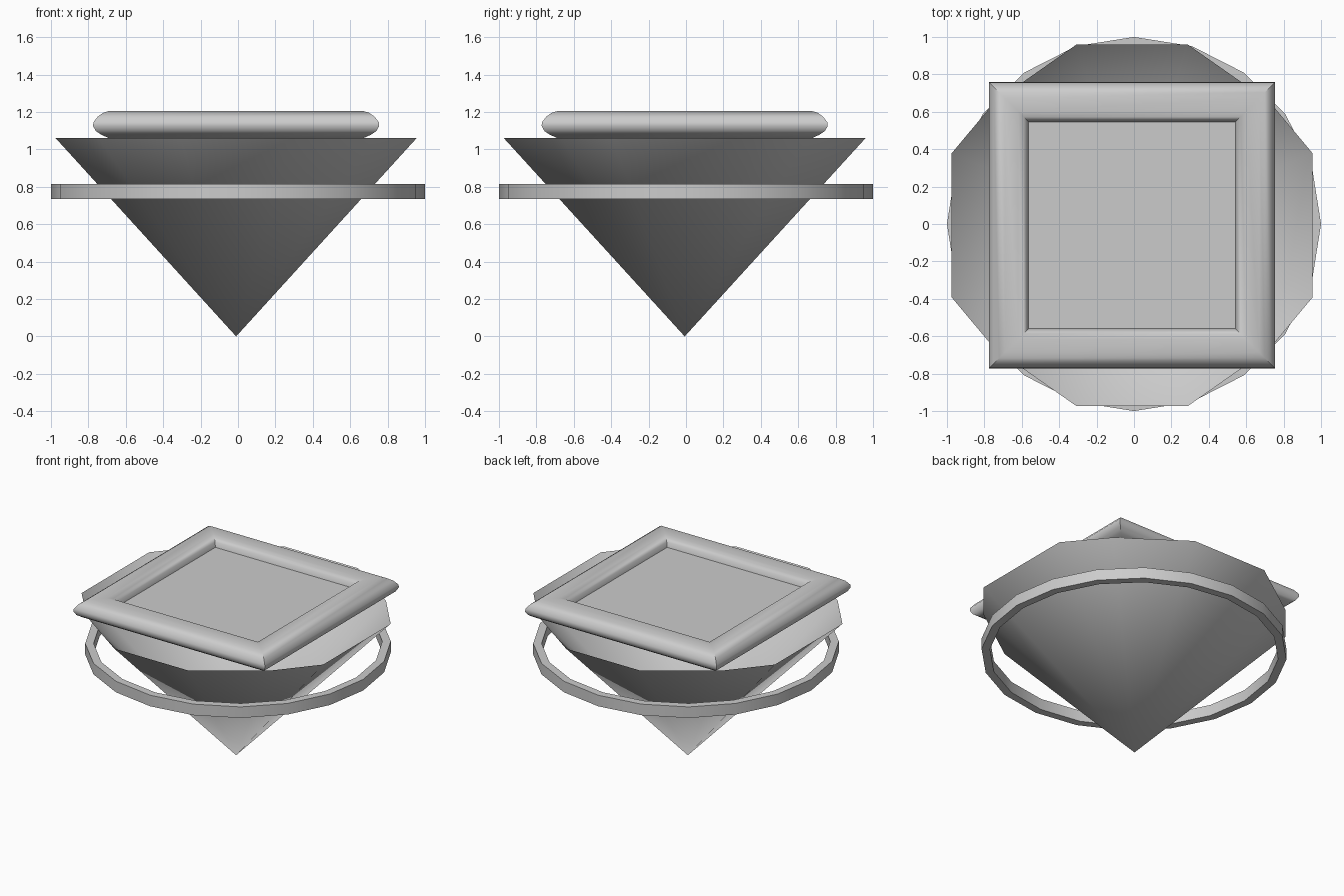
import bpy, math

if "Cube" in bpy.data.objects:
    bpy.data.objects.remove(bpy.data.objects["Cube"])

CX, CY = -0.01, -0.007   # slab and cone sit slightly off the ring centre


def make(name, verts, faces, angle):
    mesh = bpy.data.meshes.new(name)
    mesh.from_pydata(verts, [], faces)
    mesh.update()
    ob = bpy.data.objects.new(name, mesh)
    bpy.context.collection.objects.link(ob)
    bpy.ops.object.select_all(action='DESELECT')
    ob.select_set(True)
    bpy.context.view_layer.objects.active = ob
    bpy.ops.object.shade_smooth_by_angle(angle=math.radians(angle))
    return ob


def sweep(name, profile, sides, scale, phase, centre, closed, caps, angle):
    """Revolve an (r, z) profile around z with few sides."""
    verts, faces = [], []
    n = len(profile)
    for i in range(sides):
        a = phase + 2 * math.pi * i / sides
        for r, z in profile:
            verts.append((centre[0] + r * scale * math.cos(a),
                          centre[1] + r * scale * math.sin(a), z))
    for i in range(sides):
        j = (i + 1) % sides
        for k in range(n if closed else n - 1):
            m = (k + 1) % n
            faces.append((i * n + k, j * n + k, j * n + m, i * n + m))
    if caps:
        faces.append([i * n for i in reversed(range(sides))])
        faces.append([i * n + n - 1 for i in range(sides)])
    return make(name, verts, faces, angle)


# Open inverted cone with a twelve-sided rim
quarter = [(0.965, 0.385), (0.735, 0.66), (0.297, 0.967)]
rim = list(quarter)
rim += [(-x, y) for x, y in reversed(quarter)]
rim += [(-x, -y) for x, y in quarter]
rim += [(x, -y) for x, y in reversed(quarter)]
cone_verts = [(CX, CY, 0)] + [(CX + x, CY + y, 1.06) for x, y in rim]
cone_faces = [(0, (i + 1) % 12 + 1, i + 1) for i in range(12)]
make("cone_body", cone_verts, cone_faces, 60)

# Flat twenty-sided ring band around the cone
band = [(0.945, 0.735), (1.0, 0.735), (1.0, 0.815), (0.945, 0.815)]
sweep("ring_band", band, 20, 1.0, 0, (0, 0), True, False, 30)

# Square top slab with rounded border and recessed panel
slab = [(0.68, 1.06), (0.72, 1.078), (0.75, 1.098), (0.765, 1.125),
        (0.763, 1.145), (0.74, 1.175), (0.71, 1.196), (0.68, 1.205),
        (0.61, 1.204), (0.58, 1.195), (0.562, 1.175), (0.553, 1.142)]
sweep("top_slab", slab, 4, math.sqrt(2), math.pi / 4, (CX, CY), False, True, 40)
